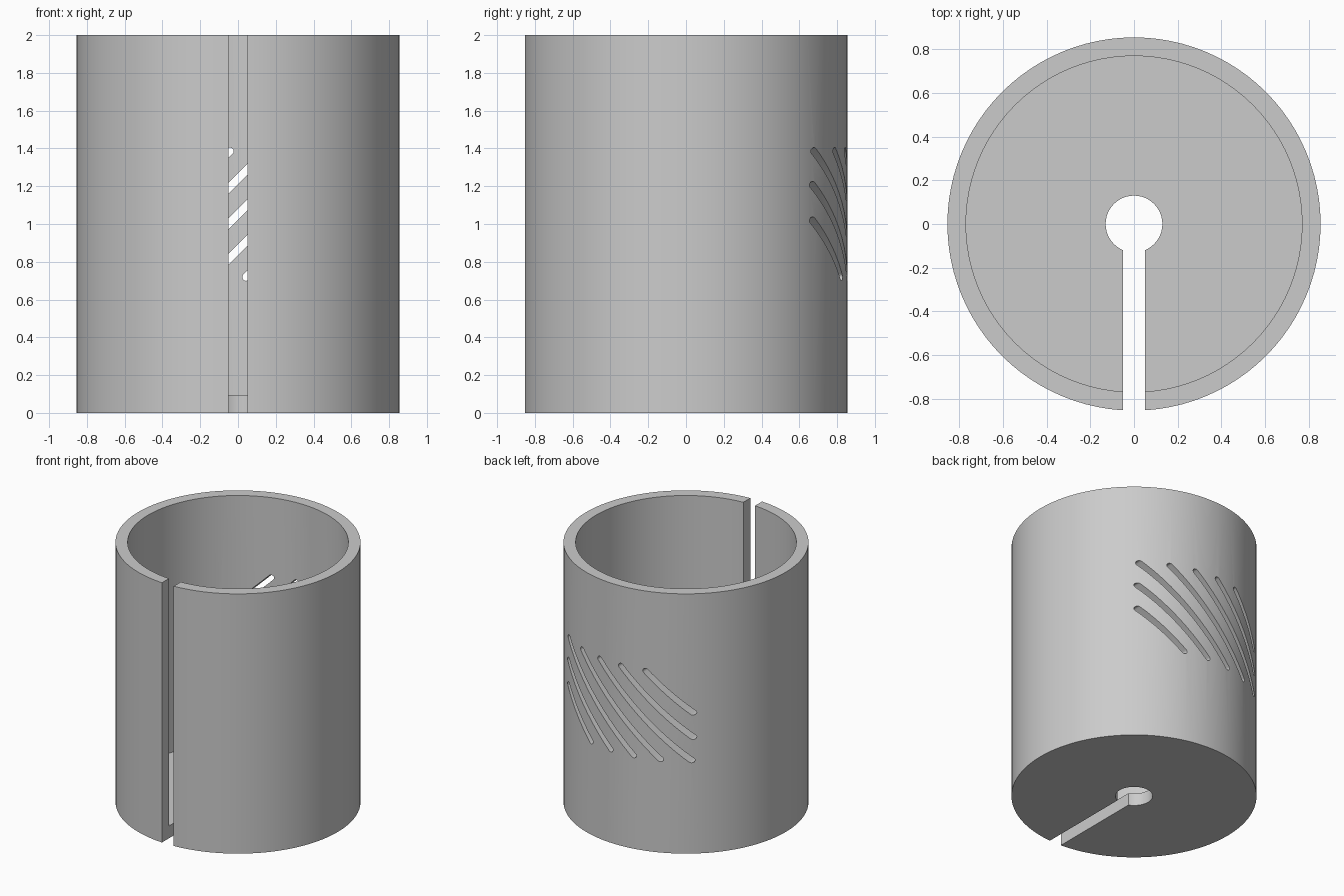
import bpy, bmesh, math
from mathutils import Matrix, Vector

if "Cube" in bpy.data.objects:
    bpy.data.objects.remove(bpy.data.objects["Cube"])

RADIUS, INNER, HEIGHT, FLOOR = 0.855, 0.77, 2.0, 0.095
HOLE, GAP = 0.13, 0.1

grey = bpy.data.materials.new("plain grey")
grey.use_nodes = True
colour = (0.6, 0.6, 0.6, 1)
grey.diffuse_color = colour
grey.node_tree.nodes["Principled BSDF"].inputs["Base Color"].default_value = colour


def make_object(name, bm):
    bmesh.ops.recalc_face_normals(bm, faces=bm.faces)
    mesh = bpy.data.meshes.new(name)
    bm.to_mesh(mesh)
    bm.free()
    mesh.materials.append(grey)
    obj = bpy.data.objects.new(name, mesh)
    bpy.context.collection.objects.link(obj)
    return obj


def cylinder(name, radius, bottom, top, sides):
    bm = bmesh.new()
    bmesh.ops.create_cone(bm, cap_ends=True, segments=sides, radius1=radius, radius2=radius,
                          depth=top - bottom, matrix=Matrix.Translation((0, 0, (bottom + top) / 2)))
    return make_object(name, bm)


def add_slot(bm, low, high, radius, steps=8):
    """Round-ended prism running along y between two (x, z) centres."""
    angle = math.atan2(high.y - low.y, high.x - low.x)
    verts = []
    for centre, start in ((high, angle - math.pi / 2), (low, angle + math.pi / 2)):
        for i in range(steps + 1):
            a = start + math.pi * i / steps
            verts.append(bm.verts.new((centre.x + radius * math.cos(a), 0.3,
                                       centre.y + radius * math.sin(a))))
    face = bm.faces.new(verts)
    moved = bmesh.ops.extrude_face_region(bm, geom=[face])["geom"]
    bmesh.ops.translate(bm, vec=(0, 0.8, 0),
                        verts=[v for v in moved if isinstance(v, bmesh.types.BMVert)])


# Cup body and the cutters for its cavity and floor hole
cup = cylinder("slotted_cup", RADIUS, 0, HEIGHT, 96)
cutters = [cylinder("cavity_cutter", INNER, FLOOR, HEIGHT + 0.2, 96),
           cylinder("floor_hole_cutter", HOLE, -0.2, FLOOR + 0.2, 48)]

# Vertical gap through the front wall and the floor
bm = bmesh.new()
bmesh.ops.create_cube(bm, size=1, matrix=Matrix.Translation((0, -0.5, HEIGHT / 2))
                      @ Matrix.Diagonal((GAP, 1, HEIGHT + 0.4, 1)))
cutters.append(make_object("front_gap_cutter", bm))

# Diagonal vents in the back wall, clipped to a rectangle
bm = bmesh.new()
MID, HALF_W, HALF_H = 1.052, 0.53, 0.333
for k in range(-3, 4):
    shift = k * 0.188
    x0 = max(-HALF_W, -HALF_H - shift)
    x1 = min(HALF_W, HALF_H - shift)
    add_slot(bm, Vector((x0, MID + x0 + shift)), Vector((x1, MID + x1 + shift)), 0.02)
cutters.append(make_object("back_vent_cutter", bm))

# Apply the cuts in turn
bpy.context.view_layer.objects.active = cup
for cutter in cutters:
    mod = cup.modifiers.new(cutter.name, 'BOOLEAN')
    mod.operation = 'DIFFERENCE'
    mod.solver = 'EXACT'
    mod.object = cutter
    bpy.ops.object.modifier_apply(modifier=mod.name)
    bpy.data.objects.remove(cutter)

# Smooth round walls with sharp rims
bpy.ops.object.select_all(action='DESELECT')
cup.select_set(True)
bpy.ops.object.shade_smooth_by_angle(angle=math.radians(30))
